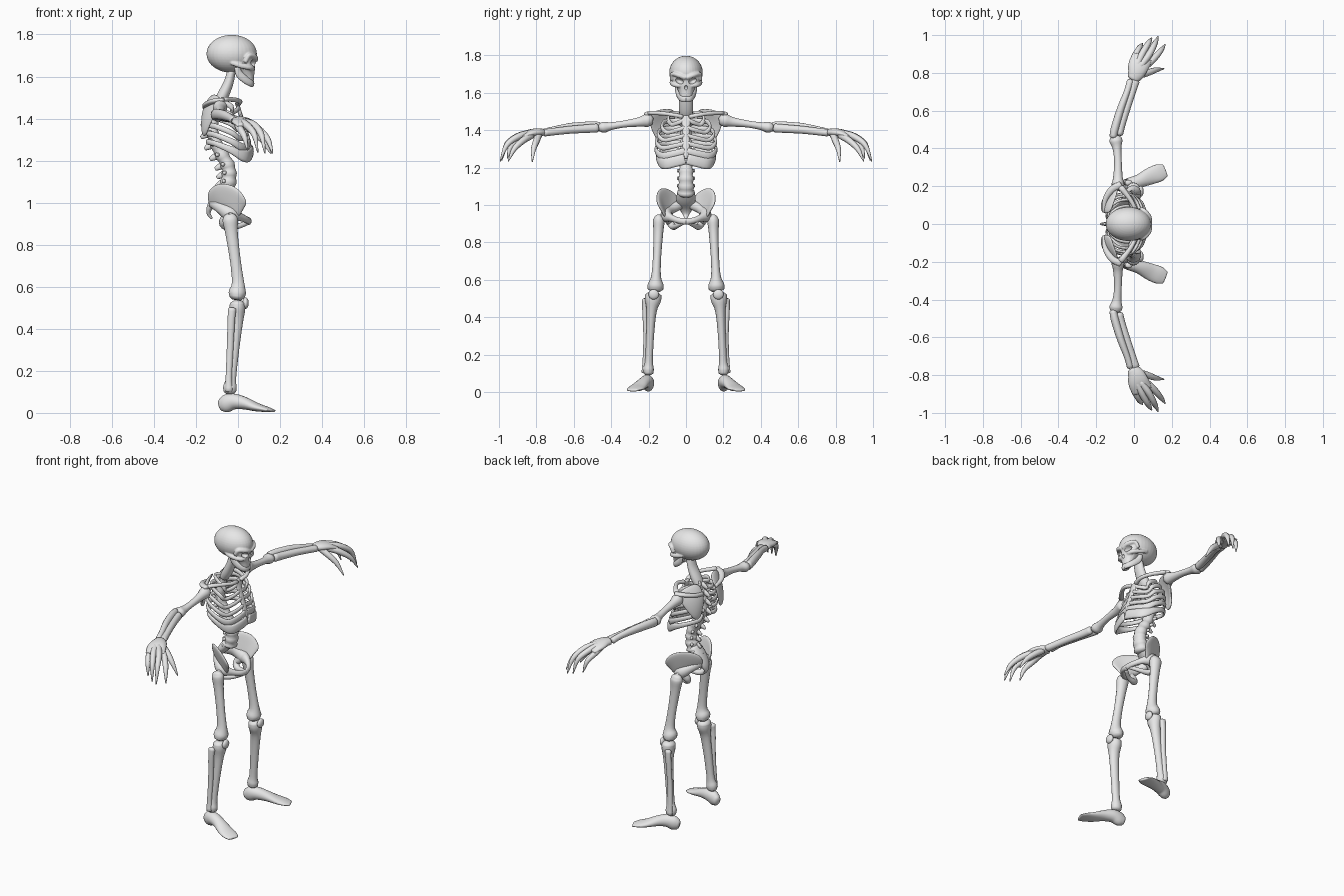
import bpy, bmesh, math
from mathutils import Vector, Matrix

bone = bpy.data.materials.new("bone grey")
bone.diffuse_color = (0.8, 0.8, 0.8, 1)


def finish(name, bm, mirror=False):
    bmesh.ops.recalc_face_normals(bm, faces=bm.faces)
    me = bpy.data.meshes.new(name)
    bm.to_mesh(me)
    bm.free()
    me.shade_smooth()
    me.materials.append(bone)
    ob = bpy.data.objects.new(name, me)
    bpy.context.collection.objects.link(ob)
    if mirror:
        m = ob.modifiers.new("mirror", 'MIRROR')
        m.use_axis = (False, True, False)
    return ob


def spline(pts, sub):
    """Smooth curve through tuples of any length."""
    P = [Vector(p) for p in pts]
    P = [P[0] * 2 - P[1]] + P + [P[-1] * 2 - P[-2]]
    out = []
    for i in range(1, len(P) - 2):
        a, b, c, d = P[i - 1:i + 3]
        for k in range(sub):
            t = k / sub
            out.append(0.5 * (2 * b + (c - a) * t + (2 * a - 5 * b + 4 * c - d) * t * t
                              + (3 * b - a - 3 * c + d) * t ** 3))
    return out + [P[-2]]


def tube(name, pts, mirror=True, sub=4, segs=14):
    """Loft ellipses along (x, y, z, width, height) points."""
    S = spline(pts, sub)
    C = [Vector(s[:3]) for s in S]
    axis = C[-1] - C[0]
    ref = Vector((1, 0, 0)) if abs(axis.z) > 0.75 * axis.length else Vector((0, 0, 1))
    bm = bmesh.new()
    rings = []
    n = len(S)
    for i, s in enumerate(S):
        t = (C[min(i + 1, n - 1)] - C[max(i - 1, 0)]).normalized()
        u = ref.cross(t).normalized()
        v = t.cross(u)
        w, h = max(s[3], 0.002), max(s[4], 0.002)
        e = t * min(w, h) * 0.35
        layers = [(C[i], 1)]
        if i == 0:
            layers = [(C[i] - e, 0.6)] + layers
        if i == n - 1:
            layers.append((C[i] + e, 0.6))
        for c, k in layers:
            rings.append([bm.verts.new(c + u * w * k * math.cos(a) + v * h * k * math.sin(a))
                          for a in [2 * math.pi * j / segs for j in range(segs)]])
    for r, q in zip(rings, rings[1:]):
        for j in range(segs):
            bm.faces.new((r[j], r[(j + 1) % segs], q[(j + 1) % segs], q[j]))
    bm.faces.new(rings[0])
    bm.faces.new(rings[-1])
    return finish(name, bm, mirror)


def ball(name, c, r, mirror=False, tilt=0):
    bm = bmesh.new()
    bmesh.ops.create_uvsphere(bm, u_segments=32, v_segments=20, radius=1, matrix=Matrix.Translation(c)
                              @ Matrix.Rotation(tilt, 4, 'X') @ Matrix.Diagonal((*r, 1)))
    return finish(name, bm, mirror)


def plate(name, rows, thick):
    """Mirrored curved sheet through rows of points."""
    bm = bmesh.new()
    V = [[bm.verts.new(p) for p in r] for r in rows]
    for r, q in zip(V, V[1:]):
        for j in range(len(r) - 1):
            bm.faces.new((r[j], r[j + 1], q[j + 1], q[j]))
    ob = finish(name, bm)
    s = ob.modifiers.new("solid", 'SOLIDIFY')
    s.thickness, s.offset = thick, 0
    ob.modifiers.new("smooth", 'SUBSURF').levels = 2
    ob.modifiers["smooth"].render_levels = 2
    ob.modifiers.new("mirror", 'MIRROR').use_axis = (False, True, False)


def join(obs, name):
    bpy.ops.object.select_all(action='DESELECT')
    for o in obs:
        o.select_set(True)
    bpy.context.view_layer.objects.active = obs[0]
    bpy.ops.object.join()
    obs[0].name = name
    return obs[0]


# skull: cranium, face, brows and cheekbones fused, sockets cut out
parts = [ball("cranium", (-.03, 0, 1.708), (.12, .09, .09)),
         tube("face", [(.03, 0, 1.70, .078, .05), (.035, 0, 1.66, .07, .049), (.04, 0, 1.635, .054, .043),
                       (.045, 0, 1.605, .04, .034), (.052, 0, 1.575, .032, .025)], False)]
for s in (1, -1):
    parts.append(tube("cheekbone", [(.07, s * .03, 1.638, .012, .012), (.055, s * .06, 1.642, .012, .012),
                                    (.01, s * .078, 1.652, .009, .012), (-.03, s * .078, 1.665, .008, .01)], False))
    parts.append(tube("brow", [(.085, s * .004, 1.680, .012, .012), (.079, s * .04, 1.694, .013, .013),
                               (.052, s * .072, 1.70, .012, .012), (.035, s * .078, 1.67, .01, .01)], False))
skull = join(parts, "skull")
cut = join([ball("socket", (.09, s * .038, 1.664), (.04, .026, .016), tilt=s * .4) for s in (1, -1)]
           + [ball("nose", (.088, 0, 1.627), (.02, .010, .014))], "socket_cutter")
cut.hide_render = True
rm = skull.modifiers.new("fuse", 'REMESH')
rm.mode, rm.voxel_size, rm.use_smooth_shade = 'VOXEL', 0.004, True
sm = skull.modifiers.new("soften", 'SMOOTH')
sm.iterations = 4
bo = skull.modifiers.new("sockets", 'BOOLEAN')
bo.object, bo.operation, bo.solver = cut, 'DIFFERENCE', 'EXACT'
bpy.ops.object.select_all(action='DESELECT')
bpy.context.view_layer.objects.active = skull
skull.select_set(True)
for m in ("fuse", "soften", "sockets"):
    bpy.ops.object.modifier_apply(modifier=m)
bpy.data.objects.remove(cut)
bpy.ops.object.shade_smooth_by_angle(angle=math.radians(40))
tube("jaw", [(-.005, .052, 1.645, .008, .013), (.006, .048, 1.612, .009, .018), (.035, .038, 1.585, .01, .018),
             (.06, .022, 1.570, .01, .018), (.068, 0, 1.567, .01, .018)])

# spine: neck to lumbar, with spikes
tube("neck", [(-.03, 0, 1.63, .032, .02), (-.045, 0, 1.57, .036, .024), (-.072, 0, 1.51, .038, .028),
              (-.095, 0, 1.47, .032, .025)], False)
back = spline([(-.095, 0, 1.48), (-.115, 0, 1.41), (-.12, 0, 1.33), (-.09, 0, 1.25), (-.05, 0, 1.18),
               (-.042, 0, 1.12), (-.055, 0, 1.06)], 3)
column = []
for i, p in enumerate(back):
    k = i / (len(back) - 1)
    flare = (1.05, 0.9)[i % 2]
    column.append((*p, (.024 + .021 * k) * flare, (.022 + .018 * k) * flare))
    if i % 2 == 0:
        tube("vertebra_spike", [(p.x - .015, 0, p.z, .012, .018), (p.x - .035, 0, p.z - .008, .010, .016),
                                (p.x - .053 - .006 * k, 0, p.z - .02, .006, .009)], False, 2, 8)
        tube("vertebra_wing", [(p.x - .01, .01, p.z, .01, .011), (p.x - .025, .045, p.z + .003, .008, .009)],
             True, 2, 8)
tube("spine_column", column, False, 2)

# ribs: slope down from spine to breastbone, lowest ones widen into a shell
W = [.095, .128, .148, .158, .16, .152]
for i in range(6):
    zb, zf = 1.495 - .040 * i, 1.445 - .042 * i
    f, w, b = -.005 + .0128 * i, W[i], -.105 - .01 * min(i, 2)
    h = .0135
    hf = (.012, .012, .012, .013, .02, .03)[i]
    zs = zb * .45 + zf * .55
    tube("rib", [(b, .015, zb, .008, .010), (b - .02, w * .5, zb - .005, .008, h), (b + .02, w * .9, zs + .018, .008, h),
                 (-.03, w, zs - .012, .008, h + (hf - h) * .3), (f - .025, w * .8, zf - .014, .008, hf),
                 (f, w * .42, zf - .004, .008, hf), (f + .008, .008, zf + .010, .008, hf)], True, 4, 10)
tube("breastbone", [(-.005, 0, 1.475, .028, .010), (.005, 0, 1.44, .024, .010), (.025, 0, 1.38, .018, .009),
                    (.047, 0, 1.31, .02, .009), (.06, 0, 1.25, .014, .008)], False)

# shoulder girdle
tube("collarbone", [(.002, .02, 1.472, .014, .012), (.008, .07, 1.482, .012, .011), (-.02, .13, 1.490, .012, .011),
                    (-.07, .195, 1.492, .016, .012)])
plate("shoulder_blade", [[(-.125, .05, 1.515), (-.105, .12, 1.52), (-.075, .20, 1.495)],
                         [(-.168, .055, 1.45), (-.155, .125, 1.455), (-.10, .20, 1.43)],
                         [(-.172, .075, 1.365), (-.167, .125, 1.36), (-.135, .17, 1.37)],
                         [(-.162, .10, 1.315), (-.16, .12, 1.313), (-.152, .14, 1.32)]], .018)
tube("shoulder_ridge", [(-.160, .065, 1.455, .010, .012), (-.152, .13, 1.468, .014, .012),
                        (-.115, .185, 1.483, .018, .012), (-.07, .208, 1.488, .018, .011)])

# arms
tube("upper_arm", [(-.085, .185, 1.45, .025, .027), (-.085, .208, 1.452, .034, .036), (-.085, .25, 1.444, .025, .026),
                   (-.085, .33, 1.433, .02, .019), (-.09, .40, 1.422, .023, .021), (-.095, .437, 1.416, .034, .03),
                   (-.097, .458, 1.415, .03, .024)])
tube("forearm_outer", [(-.110, .462, 1.418, .02, .027), (-.100, .51, 1.420, .022, .027), (-.070, .61, 1.416, .02, .024),
                       (-.037, .70, 1.403, .017, .019), (-.020, .757, 1.39, .018, .019)])
tube("forearm_inner", [(-.077, .475, 1.412, .019, .024), (-.065, .53, 1.408, .021, .023), (-.037, .62, 1.402, .021, .021),
                       (-.010, .70, 1.393, .02, .02), (.006, .757, 1.386, .024, .02)])
tube("palm", [(-.005, .768, 1.388, .032, .02), (.012, .80, 1.388, .046, .022), (.025, .84, 1.382, .055, .02),
              (.045, .885, 1.366, .055, .013)])
fingers = {"thumb": [(.02, .785, 1.378), (.07, .80, 1.342), (.115, .815, 1.298), (.158, .822, 1.232)],
           "index": [(.05, .825, 1.372), (.10, .87, 1.346), (.142, .918, 1.30), (.165, .95, 1.235)],
           "middle": [(.035, .835, 1.385), (.08, .897, 1.366), (.112, .958, 1.32), (.128, .993, 1.235)],
           "ring": [(.015, .84, 1.385), (.045, .903, 1.365), (.078, .96, 1.322), (.094, .985, 1.24)],
           "little": [(-.005, .83, 1.382), (.005, .885, 1.358), (.03, .935, 1.315), (.045, .955, 1.25)]}
for n, p in fingers.items():
    r = [.018, .018, .014, .003]
    tube(n + "_finger", [(*q, k, k) for q, k in zip(p, r)], True, 5, 10)

# pelvis
plate("hip_wing", [[(-.145, .045, 1.05), (-.115, .09, 1.088), (-.06, .13, 1.097), (.005, .16, 1.072), (.05, .155, 1.0)],
                   [(-.145, .035, 1.01), (-.105, .085, 1.03), (-.055, .115, 1.03), (-.01, .137, 1.015), (.03, .132, .975)],
                   [(-.13, .03, .975), (-.09, .07, .975), (-.055, .092, .955), (-.02, .108, .935), (.005, .108, .925)]],
      .018)
tube("hip_ring", [(-.12, .035, 1.0, .022, .026), (-.085, .082, .975, .022, .026), (-.035, .105, .945, .032, .036),
                  (.01, .082, .932, .017, .02), (.042, .042, .918, .014, .016), (.052, 0, .912, .013, .018)])
tube("sit_bone", [(-.045, .10, .94, .024, .028), (-.072, .085, .905, .019, .020), (-.05, .068, .884, .018, .017),
                  (0, .05, .888, .012, .013), (.045, .018, .905, .011, .012)])
tube("sacrum", [(-.06, 0, 1.075, .045, .03), (-.095, 0, 1.03, .052, .028), (-.13, 0, .985, .038, .017),
                (-.14, 0, .95, .018, .010), (-.125, 0, .925, .006, .006)], False)

# legs
tube("hip_joint", [(-.035, .10, .945, .024, .024), (-.036, .125, .935, .02, .021), (-.037, .145, .92, .024, .024)])
tube("thigh_bone", [(-.04, .148, .94, .02, .028), (-.037, .146, .915, .031, .037), (-.03, .148, .85, .026, .03),
                    (-.012, .155, .72, .022, .026), (0, .16, .62, .026, .03), (-.003, .162, .575, .042, .042),
                    (-.006, .163, .55, .042, .036)])
ball("kneecap", (.036, .173, .522), (.015, .028, .027), True)
tube("shin_bone", [(-.003, .175, .52, .043, .037), (-.003, .177, .49, .043, .038), (-.007, .184, .43, .027, .031),
                   (-.02, .192, .3, .021, .026), (-.032, .198, .17, .021, .024), (-.038, .201, .125, .029, .033),
                   (-.038, .201, .10, .026, .03)])
tube("calf_bone", [(-.028, .218, .495, .016, .02), (-.032, .220, .44, .014, .018), (-.038, .215, .3, .013, .016),
                   (-.044, .219, .17, .013, .015), (-.043, .225, .105, .013, .018)])
tube("foot", [(-.082, .192, .038, .022, .03), (-.058, .2, .044, .031, .042), (-.02, .21, .054, .036, .038),
              (.03, .228, .046, .036, .030), (.09, .255, .027, .045, .020), (.135, .272, .017, .046, .013),
              (.165, .284, .01, .034, .007)], segs=18)
